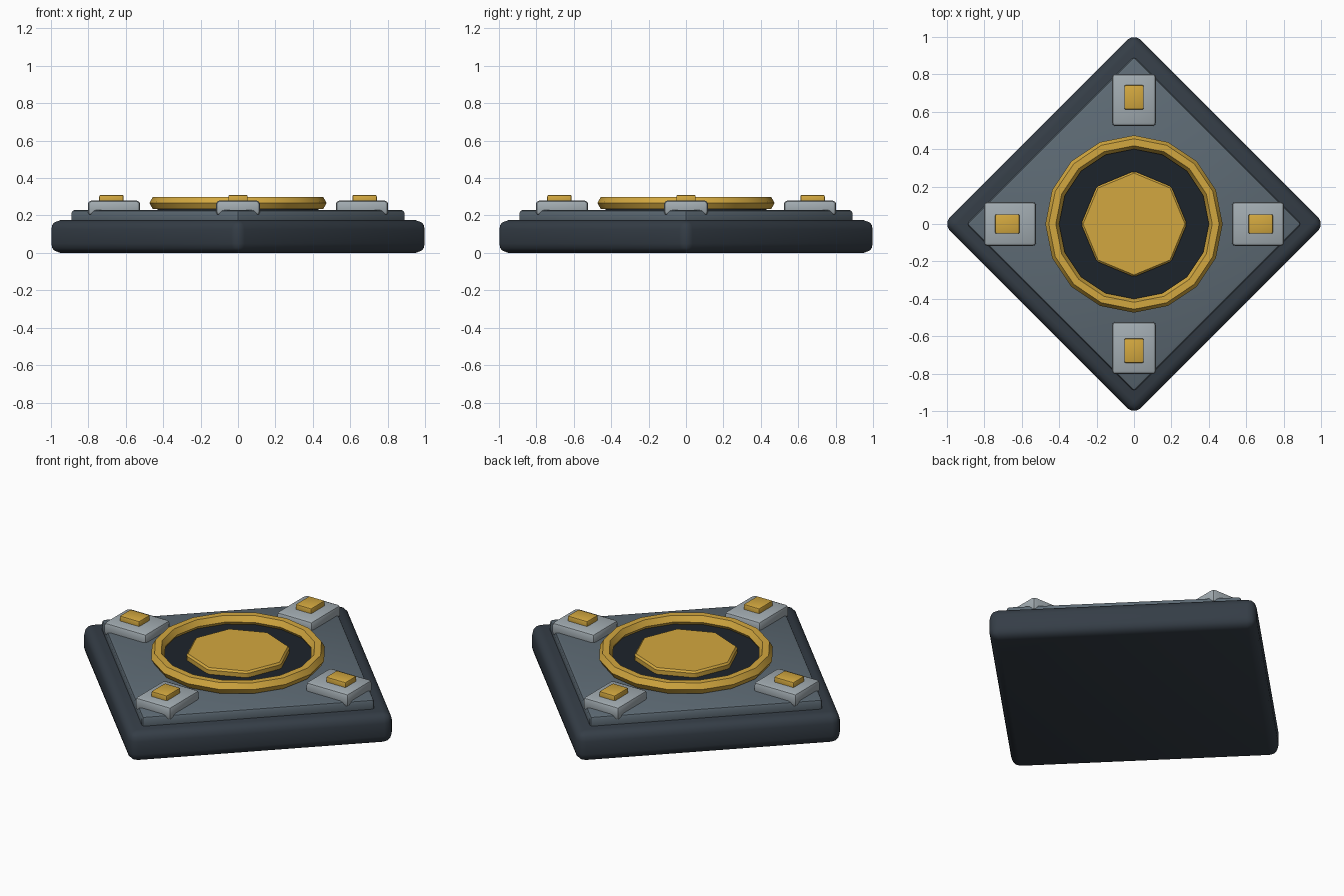
import bpy
from math import pi, sqrt

if "Cube" in bpy.data.objects:
    bpy.data.objects.remove(bpy.data.objects["Cube"])


def material(name, rgb):
    m = bpy.data.materials.new(name)
    m.diffuse_color = (*rgb, 1)
    m.use_nodes = True
    m.node_tree.nodes["Principled BSDF"].inputs["Base Color"].default_value = m.diffuse_color
    return m


NAVY = material("dark_navy", (0.035, 0.047, 0.062))
SLATE = material("slate", (0.11, 0.145, 0.175))
STEEL = material("steel", (0.36, 0.41, 0.44))
GOLD = material("gold", (0.65, 0.39, 0.05))
BLACK = material("near_black", (0.012, 0.017, 0.024))


def finish(name, mat, bevel=0, segments=2):
    ob = bpy.context.object
    ob.name = name
    ob.data.materials.append(mat)
    if bevel:
        b = ob.modifiers.new("bevel", "BEVEL")
        b.width, b.segments = bevel, segments
        bpy.ops.object.modifier_apply(modifier=b.name)
    bpy.ops.object.shade_smooth_by_angle(angle=pi / 6)
    return ob


def box(name, mat, size, loc, turn, bevel, segments=2):
    bpy.ops.mesh.primitive_cube_add(size=1, location=loc, rotation=(0, 0, turn))
    bpy.context.object.scale = size
    bpy.ops.object.transform_apply(location=False, rotation=False, scale=True)
    return finish(name, mat, bevel, segments)


def disc(name, mat, sides, radius, z0, z1, bevel=0):
    bpy.ops.mesh.primitive_cylinder_add(vertices=sides, radius=radius, depth=z1 - z0,
                                        location=(0, 0, (z0 + z1) / 2))
    return finish(name, mat, bevel, 1)


def diamond(name, mat, reach, z0, z1, bevel, segments):
    # square slab on its corner; reach is measured to the rounded corner
    side = sqrt(2) * (reach + bevel * (sqrt(2) - 1))
    return box(name, mat, (side, side, z1 - z0), (0, 0, (z0 + z1) / 2), pi / 4, bevel, segments)


# Stacked slabs
diamond("base_slab", NAVY, 1.0, 0, 0.175, 0.05, 3)
diamond("upper_plate", SLATE, 0.89, 0.15, 0.23, 0.018, 2)

# Centre: dark dish, gold ring, gold octagon
disc("centre_dish", BLACK, 16, 0.43, 0.21, 0.25)
bpy.ops.mesh.primitive_torus_add(major_segments=16, minor_segments=6, major_radius=0.437,
                                 minor_radius=0.037, location=(0, 0, 0.267))
finish("centre_ring", GOLD)
bpy.context.object.data.shade_smooth()
disc("centre_octagon", GOLD, 8, 0.283, 0.23, 0.285, 0.01)

# Corner pads with gold studs
for i, (dx, dy) in enumerate([(1, 0), (0, 1), (-1, 0), (0, -1)]):
    turn = i * pi / 2
    box(f"corner_pad_{i}", STEEL, (0.28, 0.236, 0.08), (dx * 0.663, dy * 0.663, 0.24), turn, 0.02)
    box(f"pad_stud_{i}", GOLD, (0.13, 0.104, 0.05), (dx * 0.677, dy * 0.677, 0.285), turn, 0.008)
